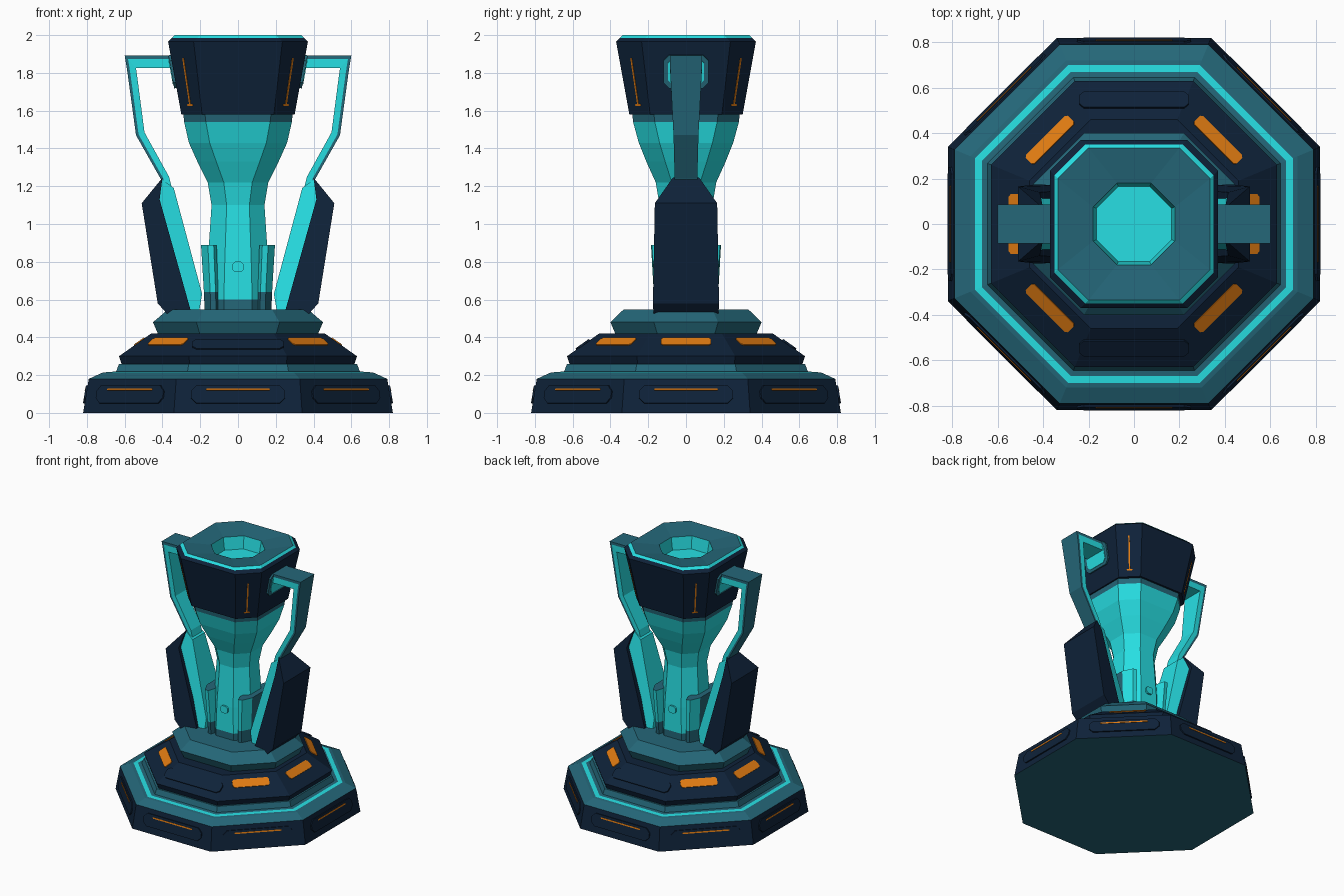
import bpy, bmesh, math
from mathutils import Vector

if "Cube" in bpy.data.objects:
    bpy.data.objects.remove(bpy.data.objects["Cube"])


def material(name, rgb):
    m = bpy.data.materials.new(name)
    m.diffuse_color = (*rgb, 1)
    m.use_nodes = True
    m.node_tree.nodes["Principled BSDF"].inputs["Base Color"].default_value = m.diffuse_color
    return m


MATS = [material("navy", (0.0045, 0.016, 0.041)),
        material("teal", (0.018, 0.135, 0.19)),
        material("cyan", (0.02, 0.74, 0.77)),
        material("orange", (0.75, 0.2, 0.006))]
NAVY, TEAL, CYAN, ORANGE = range(4)


def finish(name, bm):
    bmesh.ops.recalc_face_normals(bm, faces=bm.faces)
    me = bpy.data.meshes.new(name)
    bm.to_mesh(me)
    bm.free()
    for m in MATS:
        me.materials.append(m)
    ob = bpy.data.objects.new(name, me)
    bpy.context.collection.objects.link(ob)
    return ob


def skin(name, rings, colour, start=None, end=None):
    """Join rings of points; colour(i, j) picks the material of each side face."""
    bm = bmesh.new()
    vs = [[bm.verts.new(p) for p in r] for r in rings]
    n = len(rings[0])
    for i in range(len(vs) - 1):
        for j in range(n):
            k = (j + 1) % n
            f = bm.faces.new((vs[i][j], vs[i][k], vs[i + 1][k], vs[i + 1][j]))
            f.material_index = colour(i, j)
    for ring, mat in ((vs[0], start), (vs[-1], end)):
        if mat is not None:
            bm.faces.new(ring).material_index = mat
    return finish(name, bm)


def octagon(ax, ay, c, z):
    q = [(ax, ay - c), (ax - c, ay)]
    q += [(-x, y) for x, y in reversed(q)]
    q += [(-x, -y) for x, y in q]
    return [Vector((x, y, z)) for x, y in q]


def octo_loft(name, rows, start, end):
    """rows: half width x, half width y, corner cut, z, colour of the band above."""
    return skin(name, [octagon(*r[:4]) for r in rows], lambda i, j: rows[i][4], start, end)


def plate(name, angle, w, low, high, mat, depth=0.006, cut=0.012, shift=0.0):
    """Thin chamfered plate on a sloping wall; low / high are (radius, z)."""
    d = Vector((math.cos(angle), math.sin(angle), 0))
    t = Vector((-d.y, d.x, 0))
    a = d * low[0] + Vector((0, 0, low[1]))
    up = d * high[0] + Vector((0, 0, high[1])) - a
    h = up.length
    up.normalize()
    out = t.cross(up)
    cut = min(cut, h * 0.45, w * 0.45)
    pts = [(-w + cut, 0), (w - cut, 0), (w, cut), (w, h - cut),
           (w - cut, h), (-w + cut, h), (-w, h - cut), (-w, cut)]
    ring = [a + t * (x + shift) + up * y for x, y in pts]
    return skin(name, [[p - out * 0.003 for p in ring], [p + out * depth for p in ring]],
                lambda i, j: mat, mat, mat)


def prism(name, profile, half, colour, side):
    """Extrude an x-z outline along y; half gives the half depth at each point."""
    rings = [[Vector((s * x, y * h, z)) for (x, z), h in zip(profile, half)]
             for s, y in ((side, -1), (side, 1))]
    return skin(name, rings, lambda i, j: colour, colour, colour)


def reg(r, z, mat):
    return (r, r, r * 0.586, z, mat)


# Stepped octagonal base
octo_loft("lower_base", [
    reg(.82, 0, NAVY), reg(.79, .18, TEAL), reg(.72, .212, TEAL), reg(.70, .215, CYAN),
    reg(.67, .217, TEAL), reg(.645, .22, TEAL), reg(.63, .26, TEAL)], TEAL, TEAL)
octo_loft("middle_base", [
    reg(.615, .255, NAVY), reg(.63, .30, NAVY), reg(.46, .42, NAVY)], NAVY, NAVY)
octo_loft("upper_base", [
    (.42, .37, .22, .41, TEAL), (.45, .40, .23, .48, TEAL),
    (.37, .33, .19, .548, TEAL)], TEAL, TEAL)


def lower_wall(z):
    return (.82 - .03 * z / .18, z)


def middle_wall(z):
    return (.63 - .17 * (z - .30) / .12, z)


# Wall panels, thin glowing lines and orange slots
for i in range(8):
    a = i * math.pi / 4
    plate("base_panel", a, .25, lower_wall(.05), lower_wall(.145), NAVY, .009, .03)
    plate("base_light_line", a, .17, lower_wall(.118), lower_wall(.128), ORANGE, .0115)
    if i in (2, 6):
        plate("middle_panel", a, .24, middle_wall(.335), middle_wall(.385), NAVY, .008, .02)
    else:
        plate("orange_slot", a, .132, middle_wall(.357), middle_wall(.395), ORANGE, .005)

# Cup: waisted stem, navy bowl band, rim and recess
octo_loft("cup_stem", [
    (.165, .165, .09, .54, TEAL), (.165, .165, .09, .60, CYAN), (.16, .16, .09, .80, CYAN),
    (.14, .14, .08, 1.10, CYAN), (.16, .16, .085, 1.22, CYAN), (.215, .21, .10, 1.33, CYAN),
    (.26, .25, .11, 1.43, CYAN), (.285, .28, .115, 1.54, TEAL),
    (.29, .285, .115, 1.585, TEAL)], TEAL, TEAL)
octo_loft("cup_bowl", [
    (.30, .30, .11, 1.58, NAVY), (.37, .37, .135, 1.965, NAVY), (.35, .35, .135, 1.985, CYAN),
    (.335, .335, .135, 2.0, TEAL), (.18, .18, .105, 1.975, CYAN),
    (.165, .165, .096, 1.88, CYAN)], NAVY, CYAN)

# Orange pinstripes on the four cut corners of the bowl
for i in range(4):
    a = math.pi / 4 + i * math.pi / 2
    r0, r1 = (.60 - .11) / math.sqrt(2), (.74 - .135) / math.sqrt(2)

    def bowl_wall(z):
        return (r0 + (r1 - r0) * (z - 1.58) / .385, z)
    plate("bowl_stripe", a, .005, bowl_wall(1.63), bowl_wall(1.88), ORANGE, .003)
    plate("bowl_stripe_foot", a, .022, bowl_wall(1.625), bowl_wall(1.635), ORANGE, .003)

# Small studs on the front and back of the stem
for a in (-math.pi / 2, math.pi / 2):
    plate("stem_stud", a, .03, (.162, .745), (.16, .80), CYAN, .014, .018)

for s in (1, -1):
    # Collar wrapping each side of the stem foot
    shape = [(.125, -.18), (.155, -.175), (.19, -.10), (.19, .10), (.155, .175), (.125, .18),
             (.11, .13), (.11, -.13)]
    rings = [[Vector((s * x * k, y * k, z)) for x, y in shape]
             for k, z in ((.93, .54), (.95, .64), (1.03, .89))]
    skin("stem_collar", rings, lambda i, j: TEAL if i == 0 or j == 2 else CYAN, TEAL, TEAL)

    # Upright side fin: navy shell with cyan core
    prism("fin_shell", [(.25, .54), (.345, .49), (.425, .58), (.51, 1.11), (.40, 1.245),
                        (.415, 1.13)], [.15, .17, .175, .165, .07, .14], NAVY, s)
    prism("fin_core", [(.205, .54), (.27, .54), (.425, 1.13), (.40, 1.235), (.34, 1.19),
                       (.19, .63)], [.12, .13, .125, .065, .075, .12], CYAN, s)

    # Bent handle: teal outside, cyan inside
    outer = [(.33, 1.893), (.60, 1.893), (.585, 1.80), (.54, 1.47), (.41, 1.24), (.385, 1.17)]
    inner = [(.33, 1.825), (.54, 1.825), (.535, 1.79), (.495, 1.485), (.365, 1.25), (.345, 1.17)]
    half = [.085, .085, .083, .066, .06, .06]
    rings = []
    for (ox, oz), (ix, iz), h in zip(outer, inner, half):
        mx, mz = ox + (ix - ox) * .3, oz + (iz - oz) * .3
        rings.append([Vector((s * x, y, z)) for x, y, z in (
            (ox, -h, oz), (ox, h, oz), (mx, h, mz), (ix, h, iz), (ix, -h, iz), (mx, -h, mz))])
    skin("handle", rings, lambda i, j: CYAN if j in (2, 3, 4) else TEAL, CYAN, TEAL)

    # Bracket where the handle meets the bowl
    a = 0 if s > 0 else math.pi
    plate("handle_bracket", a, .12, (.326, 1.72), (.357, 1.895), TEAL, .012, .03)
    plate("handle_bracket_inset", a, .095, (.329, 1.74), (.354, 1.88), CYAN, .016, .025)
